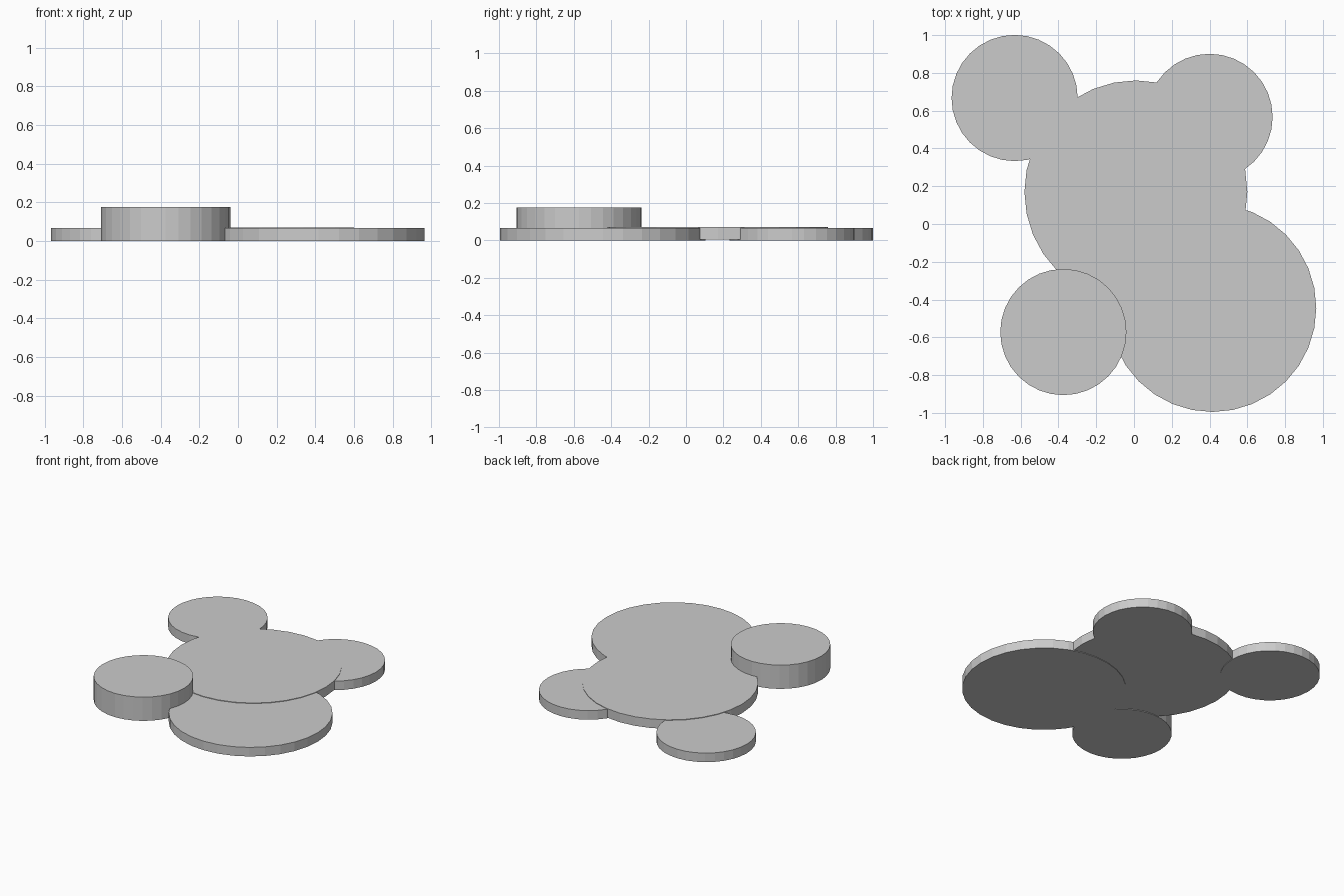
import bpy

if "Cube" in bpy.data.objects:
    bpy.data.objects.remove(bpy.data.objects["Cube"])


def disc(name, x, y, radius, z0, z1, sides=32):
    """Flat-faced cylinder spanning z0 to z1."""
    bpy.ops.mesh.primitive_cylinder_add(
        vertices=sides, radius=radius, depth=z1 - z0,
        location=(x, y, (z0 + z1) / 2))
    bpy.context.object.name = name


# Central disc, raised very slightly above its neighbours
disc("center_disc", 0.01, 0.17, 0.59, 0.004, 0.071)

# Large front disc
disc("front_large_disc", 0.415, -0.445, 0.55, 0.0, 0.067)

# Small thin discs at the back
disc("back_left_disc", -0.632, 0.667, 0.334, 0.0, 0.067)
disc("back_right_disc", 0.4, 0.567, 0.334, 0.0, 0.067)

# Small tall disc at the front left
disc("front_tall_disc", -0.374, -0.572, 0.334, 0.0, 0.176)
